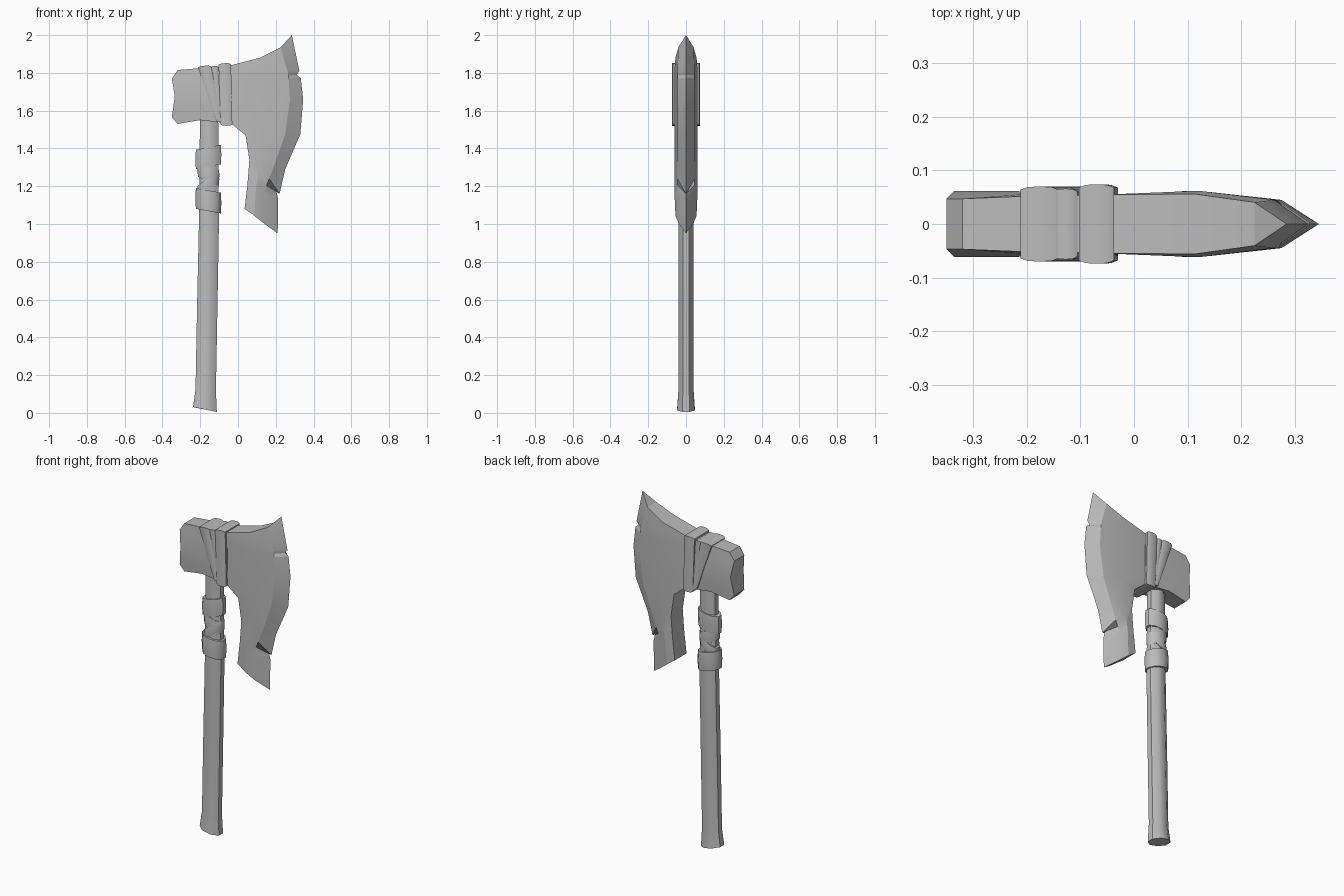
import bpy, bmesh, math

cube = bpy.data.objects.get("Cube")
if cube:
    bpy.data.objects.remove(cube, do_unlink=True)

grey = bpy.data.materials.new("plain_grey")
grey.use_nodes = True
grey.diffuse_color = (0.5, 0.5, 0.5, 1)
grey.node_tree.nodes["Principled BSDF"].inputs["Base Color"].default_value = (0.5, 0.5, 0.5, 1)


def finish(name, bm, angle):
    """Turn a bmesh into a shaded object."""
    bmesh.ops.remove_doubles(bm, verts=bm.verts, dist=0.0005)
    bmesh.ops.recalc_face_normals(bm, faces=bm.faces)
    mesh = bpy.data.meshes.new(name)
    bm.to_mesh(mesh)
    bm.free()
    mesh.materials.append(grey)
    obj = bpy.data.objects.new(name, mesh)
    bpy.context.collection.objects.link(obj)
    bpy.ops.object.select_all(action='DESELECT')
    obj.select_set(True)
    bpy.context.view_layer.objects.active = obj
    bpy.ops.object.shade_smooth_by_angle(angle=math.radians(angle))


def slab(name, rows):
    """Rows of (x, z, half thickness) become a solid mirrored across y."""
    bm = bmesh.new()
    sheets = []
    for side in (-1, 1):
        grid = [[bm.verts.new((x, side * h, z)) for x, z, h in row] for row in rows]
        for a, b in zip(grid, grid[1:]):
            for i in range(len(a) - 1):
                bm.faces.new((a[i], a[i + 1], b[i + 1], b[i]))
        rim = (grid[0] + [r[-1] for r in grid[1:]] + grid[-1][-2::-1]
               + [r[0] for r in grid[-2:0:-1]])
        sheets.append(rim)
    front, back = sheets
    for i in range(len(front)):
        j = (i + 1) % len(front)
        bm.faces.new((front[i], front[j], back[j], back[i]))
    finish(name, bm, 20)


def loft(name, rings, angle):
    """Skin closed rings and cap both ends."""
    bm = bmesh.new()
    loops = [[bm.verts.new(p) for p in ring] for ring in rings]
    n = len(loops[0])
    for a, b in zip(loops, loops[1:]):
        for i in range(n):
            bm.faces.new((a[i], a[(i + 1) % n], b[(i + 1) % n], b[i]))
    bm.faces.new(loops[0])
    bm.faces.new(loops[-1])
    finish(name, bm, angle)


def oval(cx, z, hx, hy, slope, sides):
    turn = math.pi / sides
    grow = 1 / math.cos(turn)
    ring = []
    for i in range(sides):
        a = turn + math.tau * i / sides
        dx = hx * grow * math.cos(a)
        ring.append((cx + dx, hy * grow * math.sin(a), z + slope * dx))
    return ring


# Handle with flared, slanted butt
handle = [(0.018, -0.175, 0.063, 0.047, -0.2), (0.12, -0.171, 0.054, 0.04, -0.05),
          (0.55, -0.163, 0.054, 0.04, 0), (1.0, -0.154, 0.053, 0.04, 0),
          (1.6, -0.153, 0.048, 0.037, 0)]
loft("handle", [oval(cx, z, hx, hy, s, 8) for z, cx, hx, hy, s in handle], 50)

# Grip wraps: bottom, height, half width, half depth, slope
wraps = {"lower_wrap": (1.068, 0.11, 0.069, 0.056, -0.18),
         "upper_wrap": (1.303, 0.103, 0.069, 0.047, 0.2),
         "middle_wrap": (1.225, 0.075, 0.058, 0.046, -0.45),
         "cross_wrap": (1.185, 0.06, 0.059, 0.047, 0.75)}
for name, (z, height, hx, hy, slope) in wraps.items():
    rings = [oval(-0.157, z + t * height, hx - d, hy - d, slope, 10)
             for t, d in ((0, 0.003), (0.5, 0), (1, 0.003))]
    loft(name, rings, 45)

# Hammer side of the head
slab("hammer_poll", [
    [(-0.32, 1.815, 0.047), (-0.2, 1.825, 0.052), (-0.03, 1.838, 0.054)],
    [(-0.35, 1.77, 0.047), (-0.2, 1.78, 0.056), (-0.03, 1.79, 0.057)],
    [(-0.335, 1.675, 0.062), (-0.2, 1.68, 0.061), (-0.03, 1.68, 0.06)],
    [(-0.35, 1.565, 0.047), (-0.2, 1.59, 0.056), (-0.03, 1.58, 0.057)],
    [(-0.32, 1.53, 0.047), (-0.2, 1.55, 0.052), (-0.03, 1.53, 0.054)]])

# Blade columns: back edge, body, bevel line, cutting edge (with two nicks)
blade = [
    (-0.05, 1.837, 0.115, 1.88, 0.225, 1.935, 0.285, 2.0),
    (-0.05, 1.8, 0.12, 1.81, 0.262, 1.81, 0.325, 1.81),
    (-0.05, 1.78, 0.12, 1.785, 0.266, 1.79, 0.31, 1.79),
    (-0.05, 1.76, 0.12, 1.765, 0.268, 1.77, 0.332, 1.775),
    (-0.05, 1.66, 0.12, 1.66, 0.275, 1.66, 0.345, 1.66),
    (-0.04, 1.535, 0.12, 1.5, 0.25, 1.475, 0.33, 1.475),
    (0.04, 1.47, 0.12, 1.4, 0.195, 1.32, 0.25, 1.29),
    (0.06, 1.34, 0.11, 1.28, 0.165, 1.24, 0.22, 1.16),
    (0.055, 1.27, 0.1, 1.23, 0.15, 1.205, 0.197, 1.2),
    (0.05, 1.21, 0.095, 1.18, 0.142, 1.16, 0.213, 1.13),
    (0.035, 1.08, 0.085, 1.045, 0.135, 1.005, 0.21, 0.95)]
halves = (0.055, 0.062, 0.045, 0)
rows = []
for k, row in enumerate(blade):
    slim = 0.9 if k in (0, len(blade) - 1) else 1
    rows.append([(row[2 * i], row[2 * i + 1], halves[i] * (slim if i else 1))
                 for i in range(4)])
slab("axe_blade", rows)


def strap(name, top, bottom, z_top, z_bottom, hy):
    """Padded band around the head, from top x range to bottom x range."""
    rings = []
    for t, d in ((0, 0.006), (0.2, 0.001), (0.5, 0), (0.8, 0.001), (1, 0.006)):
        xt = top[0] + t * (top[1] - top[0])
        xb = bottom[0] + t * (bottom[1] - bottom[0])
        zt, zb, y = z_top + 0.06 * (xt - top[1]) - d, z_bottom + d, hy - d
        rings.append([(xt, -y, zt), (xt, y, zt), (xb, y, zb), (xb, -y, zb)])
    loft(name, rings, 40)


# Head lashings
strap("upright_strap", (-0.103, -0.037), (-0.092, -0.03), 1.853, 1.52, 0.074)
strap("slanted_strap", (-0.212, -0.14), (-0.115, -0.085), 1.84, 1.54, 0.07)
strap("inner_strap", (-0.15, -0.105), (-0.105, -0.085), 1.838, 1.545, 0.066)
